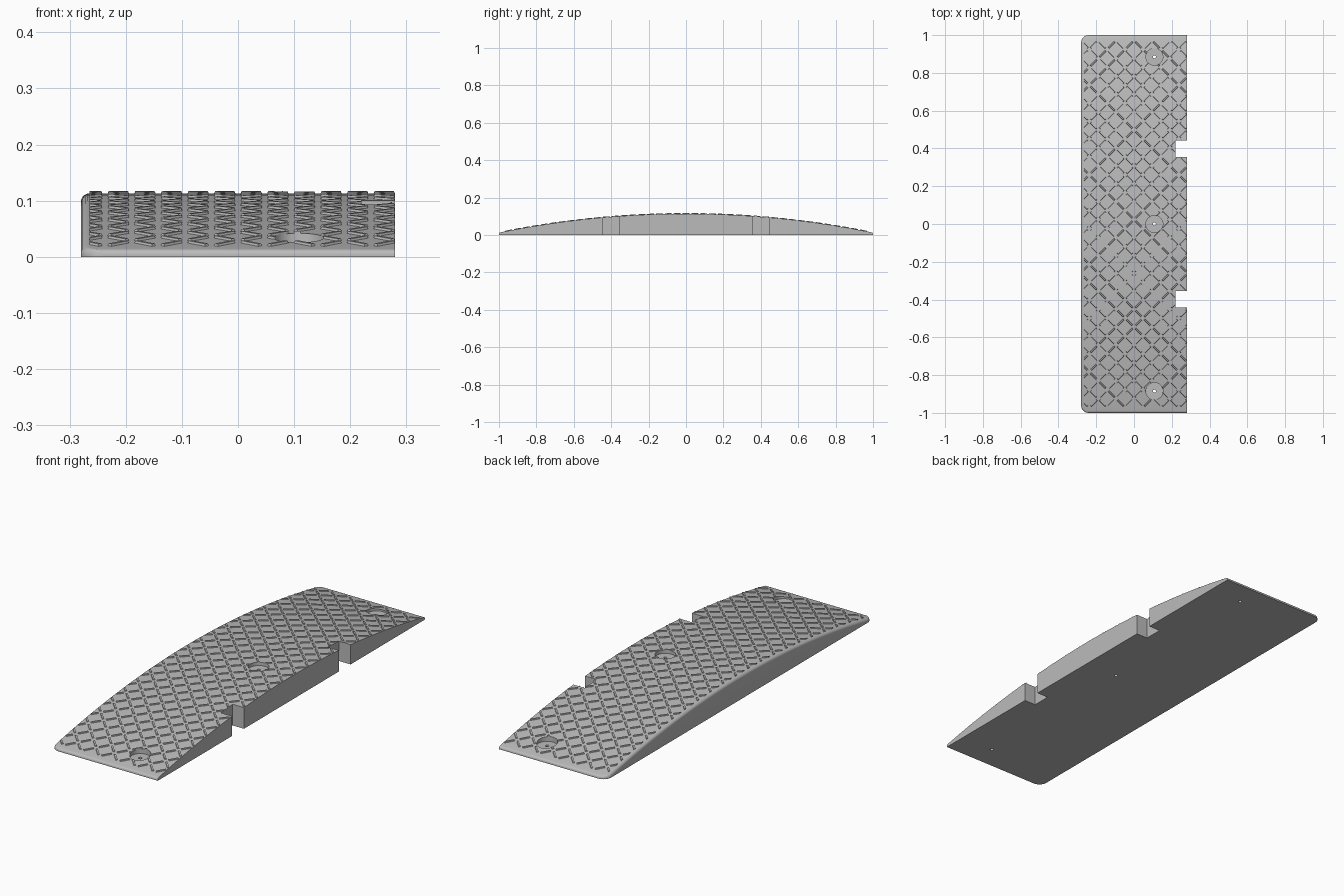
import bpy, bmesh, math
from mathutils import Vector

if "Cube" in bpy.data.objects:
    bpy.data.objects.remove(bpy.data.objects["Cube"], do_unlink=True)

HALF_W, END_Z, CROWN_Z, TREAD_H = 0.28, 0.012, 0.113, 0.004
CORNER, FILLET, END_FILLET = 0.04, 0.015, 0.008
RISE = CROWN_Z - END_Z
ARC_R = (1 + RISE ** 2) / (2 * RISE)
BORE_X, BORE_Y = 0.108, 0.885

grey = bpy.data.materials.new("rubber grey")
grey.use_nodes = True
colour = (0.5, 0.5, 0.5, 1)
grey.diffuse_color = colour
grey.node_tree.nodes["Principled BSDF"].inputs["Base Color"].default_value = colour


def arc_z(y):
    """Height of the curved deck at y."""
    return CROWN_Z - ARC_R + math.sqrt(ARC_R ** 2 - y * y)


def make_object(name, bm):
    bmesh.ops.recalc_face_normals(bm, faces=bm.faces)
    mesh = bpy.data.meshes.new(name)
    bm.to_mesh(mesh)
    bm.free()
    mesh.materials.append(grey)
    obj = bpy.data.objects.new(name, mesh)
    bpy.context.collection.objects.link(obj)
    return obj


def add_box(bm, lo, hi):
    verts = bmesh.ops.create_cube(bm, size=1)["verts"]
    lo, hi = Vector(lo), Vector(hi)
    for v in verts:
        v.co = (lo + hi) / 2 + v.co * (hi - lo)


def box_cutter(name, lo, hi):
    bm = bmesh.new()
    add_box(bm, lo, hi)
    return make_object(name, bm)


def round_cutter(name, x, y, radius, z0, z1, sides):
    bm = bmesh.new()
    bmesh.ops.create_cone(bm, cap_ends=True, segments=sides, radius1=radius,
                          radius2=radius, depth=z1 - z0)
    bmesh.ops.translate(bm, verts=bm.verts, vec=(x, y, (z0 + z1) / 2))
    return make_object(name, bm)


def cut(obj, cutters):
    """Subtract the cutters and keep the evaluated mesh."""
    for c in cutters:
        mod = obj.modifiers.new(c.name, 'BOOLEAN')
        mod.operation, mod.solver, mod.object = 'DIFFERENCE', 'EXACT', c
    bpy.context.view_layer.update()
    graph = bpy.context.evaluated_depsgraph_get()
    mesh = bpy.data.meshes.new_from_object(obj.evaluated_get(graph))
    obj.modifiers.clear()
    obj.data = mesh


def section(y):
    """Cross-section of the ramp at y, rounded on its left-hand edge."""
    over = max(0, abs(y) - (1 - CORNER))
    left = -HALF_W + CORNER - math.sqrt(max(0, CORNER ** 2 - over ** 2))
    e = max(0, abs(y) - (1 - END_FILLET))
    top = arc_z(y) - END_FILLET + math.sqrt(max(0, END_FILLET ** 2 - e * e))
    r = min(FILLET, top * 0.8)
    pts = [(HALF_W, 0), (HALF_W, top)]
    for i in range(7):
        a = math.pi / 2 * i / 6
        pts.append((left + r - r * math.sin(a), top - r + r * math.cos(a)))
    pts.append((left, 0))
    return [(x, y, z) for x, z in pts]


# Ramp body: cross-sections lofted along the length
inner = [(1 - CORNER) * i / 24 for i in range(-24, 25)]
ends = [1 - CORNER + CORNER * math.sin(math.pi / 2 * i / 10) for i in range(1, 11)]
stations = [-y for y in reversed(ends)] + inner + ends
bm = bmesh.new()
rings = [[bm.verts.new(p) for p in section(y)] for y in stations]
for a, b in zip(rings, rings[1:]):
    for i in range(len(a)):
        j = (i + 1) % len(a)
        bm.faces.new((a[i], a[j], b[j], b[i]))
bm.faces.new(rings[0])
bm.faces.new(rings[-1])
body = make_object("ramp_body", bm)

# Cutters: connector notches, bolt recesses and bolt holes
cutters = []
for s in (-1, 1):
    y0, y1 = sorted((s * 0.355, s * 0.443))
    cutters.append(box_cutter("notch_cutter", (0.22, y0, -0.1), (0.4, y1, 0.3)))
for y in (-BORE_Y, 0, BORE_Y):
    cutters.append(round_cutter("recess_cutter", BORE_X, y, 0.045, arc_z(y) - 0.016, 0.3, 40))
    cutters.append(round_cutter("bolt_hole_cutter", BORE_X, y, 0.008, -0.1, 0.3, 16))
cut(body, cutters)

# Tread bars: alternating diagonals following the curved deck
PITCH, COLS, ROWS = 0.0474, 12, 41
bm = bmesh.new()
for col in range(COLS):
    for row in range(ROWS):
        cx = (col - (COLS - 1) / 2) * PITCH
        cy = (row - (ROWS - 1) / 2) * PITCH
        angle = math.radians(45 if (col + row) % 2 else -45)
        along = Vector((math.cos(angle), math.sin(angle)))
        across = Vector((-along.y, along.x))
        lower, upper = [], []
        for u, v in ((-1, -1), (1, -1), (1, 1), (-1, 1)):
            for ring, length, width, h in ((lower, 0.023, 0.0055, -0.003),
                                           (upper, 0.021, 0.0035, TREAD_H)):
                p = Vector((cx, cy)) + along * u * length + across * v * width
                ring.append(bm.verts.new((p.x, p.y, arc_z(p.y) + h)))
        bm.faces.new(lower)
        bm.faces.new(upper)
        for i in range(4):
            j = (i + 1) % 4
            bm.faces.new((lower[i], lower[j], upper[j], upper[i]))
treads = make_object("tread_bars", bm)

# Trim the tread bars at the long edges, notches and recesses
trims = [box_cutter("left_trim", (-0.5, -1.2, -0.1), (FILLET - HALF_W, 1.2, 0.3)),
         box_cutter("right_trim", (HALF_W, -1.2, -0.1), (0.5, 1.2, 0.3))]
cut(treads, cutters + trims)
for c in cutters + trims:
    bpy.data.objects.remove(c, do_unlink=True)

# Smooth the curved deck and fillets, keep the tread bars flat
bpy.ops.object.select_all(action='DESELECT')
body.select_set(True)
bpy.context.view_layer.objects.active = body
bpy.ops.object.shade_smooth_by_angle(angle=math.radians(30))
